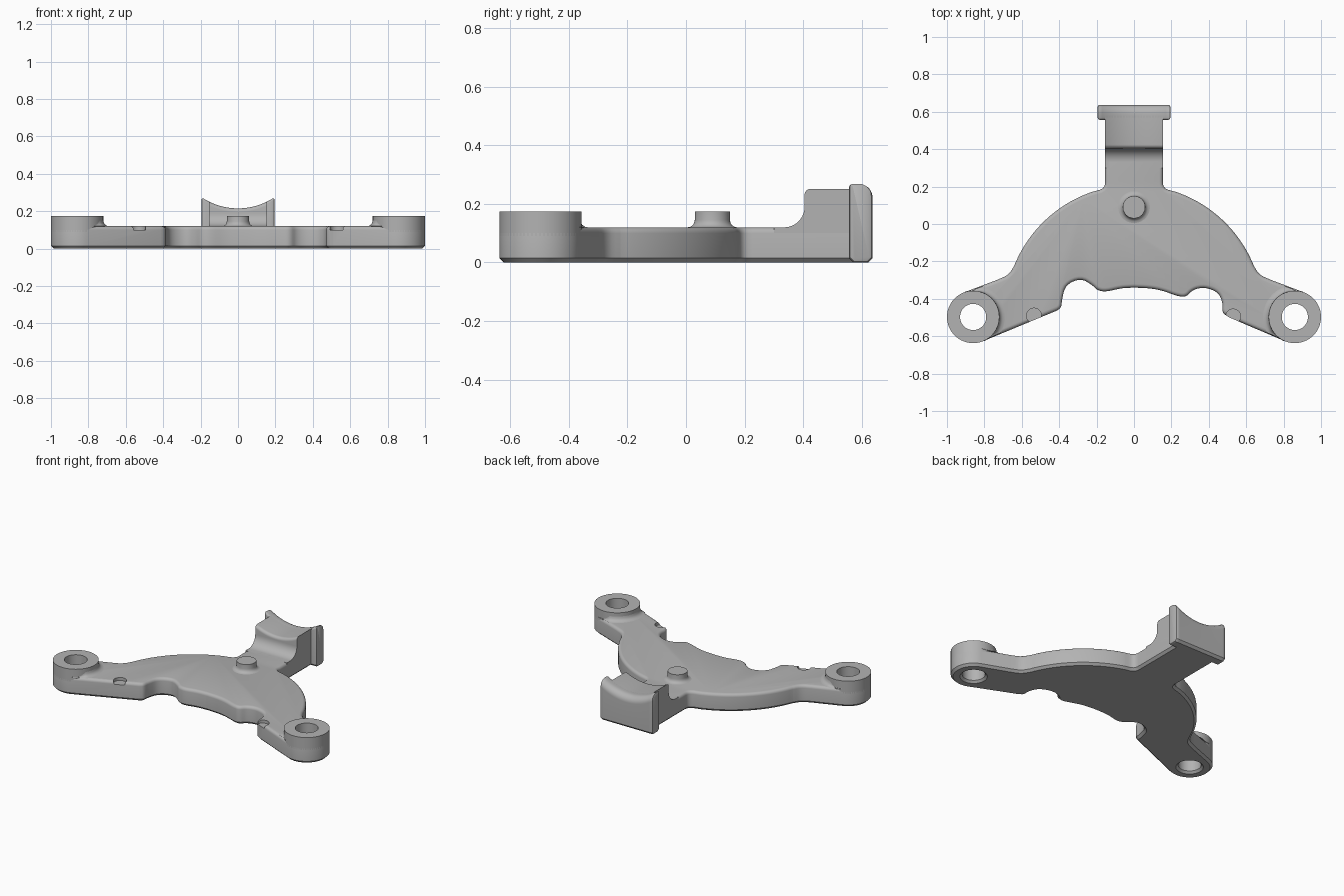
import bpy, bmesh, math
from math import sin, cos, radians, sqrt

cube = bpy.data.objects.get("Cube")
if cube:
    bpy.data.objects.remove(cube)

grey = bpy.data.materials.new("plain_grey")
grey.use_nodes = True
colour = (0.45, 0.45, 0.45, 1)
grey.diffuse_color = colour
grey.node_tree.nodes["Principled BSDF"].inputs["Base Color"].default_value = colour

BOSS_X, BOSS_Y, BOSS_R, HOLE_R = 0.86, -0.497, 0.14, 0.07
TOP, HIGH = 0.12, 0.175
SEGS = 64


def loft(name, rings, closed=False):
    """Skin equal-length rings; cap the ends, or join last to first."""
    bm = bmesh.new()
    vs = [[bm.verts.new(p) for p in ring] for ring in rings]
    n = len(vs[0])
    for k in range(len(vs) if closed else len(vs) - 1):
        a, b = vs[k], vs[(k + 1) % len(vs)]
        for i in range(n):
            j = (i + 1) % n
            bm.faces.new((a[i], a[j], b[j], b[i]))
    if not closed:
        bm.faces.new(vs[0])
        bm.faces.new(vs[-1])
    bmesh.ops.recalc_face_normals(bm, faces=bm.faces)
    mesh = bpy.data.meshes.new(name)
    bm.to_mesh(mesh)
    bm.free()
    mesh.materials.append(grey)
    ob = bpy.data.objects.new(name, mesh)
    bpy.context.collection.objects.link(ob)
    return ob


def lathe(name, profile, x, y, closed=False):
    angles = [2 * math.pi * i / SEGS for i in range(SEGS)]
    return loft(name, [[(x + r * cos(a), y + r * sin(a), z) for a in angles]
                       for r, z in profile], closed)


def arc(cx, cy, r, a0, a1, n):
    return [(cx + r * cos(radians(a0 + (a1 - a0) * i / n)),
             cy + r * sin(radians(a0 + (a1 - a0) * i / n))) for i in range(n + 1)]


def soften(pts, rounds=2):
    """Corner cutting that keeps the end points."""
    for _ in range(rounds):
        out = [pts[0]]
        for (ax, ay), (bx, by) in zip(pts, pts[1:]):
            out += [(ax * .75 + bx * .25, ay * .75 + by * .25),
                    (ax * .25 + bx * .75, ay * .25 + by * .75)]
        pts = out + [pts[-1]]
    return pts


def inset(pts, d):
    """Offset a counter-clockwise outline inwards."""
    out = []
    for i, (x, y) in enumerate(pts):
        (ax, ay), (bx, by) = pts[i - 1], pts[(i + 1) % len(pts)]
        l1, l2 = math.hypot(x - ax, y - ay), math.hypot(bx - x, by - y)
        n1 = (-(y - ay) / l1, (x - ax) / l1)
        n2 = (-(by - y) / l2, (bx - x) / l2)
        k = d / max(0.4, 1 + n1[0] * n2[0] + n1[1] * n2[1])
        out.append((x + k * (n1[0] + n2[0]), y + k * (n1[1] + n2[1])))
    return out


def cut(ob, cutter):
    mod = ob.modifiers.new("cut", 'BOOLEAN')
    mod.operation, mod.solver, mod.object = 'DIFFERENCE', 'EXACT', cutter
    bpy.context.view_layer.objects.active = ob
    bpy.ops.object.modifier_apply(modifier=mod.name)
    bpy.data.objects.remove(cutter)


# Plate outline: scalloped front edge, round arm ends, arched back, neck
front_right = soften([(0, -.34), (.08, -.343), (.15, -.355), (.235, -.387), (.28, -.39),
                      (.315, -.35), (.38, -.338), (.45, -.365), (.475, -.42),
                      (.47, -.475), (.51, -.5)])
front_left = soften([(-.41, -.462), (-.388, -.445), (-.385, -.4), (-.365, -.325),
                     (-.285, -.29), (-.225, -.325), (-.195, -.355), (-.15, -.363),
                     (-.07, -.343), (0, -.34)])[:-1]
boss_arc = arc(BOSS_X, BOSS_Y, BOSS_R, -112.5, 69, 32)
back = (soften([(.73, -.298), (.67, -.272), (.64, -.222)])
        + arc(0, -.482, .691, 24, 70, 24)
        + soften([(.22, .173), (.155, .19), (.155, .25)]) + [(.155, .6)])
side = boss_arc + back
outline = front_right + side + [(-x, y) for x, y in reversed(side)] + front_left

layers = [(.015, 0), (0, .015), (0, TOP - .02)]
layers += [(.02 * (1 - cos(radians(a))), TOP - .02 + .02 * sin(radians(a)))
           for a in (22, 45, 67, 90)]
plate = loft("plate", [[(x, y, z) for x, y in inset(outline, d)] for d, z in layers])

# Bolt holes and the two shallow pockets
for s in (-1, 1):
    cut(plate, lathe("hole_cutter", [(.086, -.002), (HOLE_R, .014), (HOLE_R, .3)],
                     s * BOSS_X, BOSS_Y))
for x, y in ((-.535, -.49), (.53, -.495)):
    cut(plate, lathe("pocket_cutter", [(.04, .1), (.04, .2)], x, y))

# Raised bosses with a fillet that fades out where the arm narrows
parts = [plate]
for s, name in ((1, "left"), (-1, "right")):
    parts.append(lathe(name + "_boss", [(HOLE_R, .09), (BOSS_R, .09), (BOSS_R, HIGH),
                                        (HOLE_R, HIGH)], s * BOSS_X, BOSS_Y, True))
    rings = []
    for i in range(41):
        a = 72 + 173 * i / 40
        d = radians(min(a - 69, 247.5 - a))
        reach = .03 if d > .8 else min(.03, max(.002, BOSS_R / cos(d) - BOSS_R - .006))
        curve = [(BOSS_R + reach * (1 - sin(radians(t))), TOP + reach * (1 - cos(radians(t))))
                 for t in (0, 22, 45, 67, 90)]
        rings.append([(s * (BOSS_X + r * cos(radians(a))), BOSS_Y + r * sin(radians(a)), z)
                      for r, z in curve + [(BOSS_R - .02, TOP - .005)]])
    parts.append(loft(name + "_boss_fillet", rings))

# Locating pin with a flared foot
foot = [(.085 - .025 * sin(radians(t)), TOP + .025 * (1 - cos(radians(t))))
        for t in (0, 22, 45, 67, 90)]
parts.append(lathe("locating_pin", [(.085, .1)] + foot + [(.06, HIGH)], 0, .09))


def saddle(x):
    return .565 - sqrt(.35 ** 2 - x * x)


# Rising neck with a concave saddle top
def neck_slice(x):
    s = saddle(x)
    pts = [(.3, .05), (.3, TOP)] + arc(.335, .19, .07, -90, 0, 10)
    pts += arc(.425, s - .02, .02, 180, 90, 6) + [(.58, s), (.58, .05)]
    return [(x, y, z) for y, z in pts]


parts.append(loft("saddle_neck", [neck_slice(-.155 + .31 * i / 24) for i in range(25)]))


# End flange with rounded back edge
def flange_slice(x, shrink):
    s = saddle(x)
    pts = [(.557, .015), (.572, 0), (.622, 0), (.637, .015)]
    pts += arc(.592, s - .045, .045, 0, 90, 8) + arc(.569, s - .012, .012, 90, 180, 4)
    return [(x, y, z) for y, z in inset(pts, shrink)]


ends = [(.195, .012), (.192, .004), (.185, 0)]
slices = [(-x, d) for x, d in ends]
slices += [(-.185 + .37 * i / 24, 0) for i in range(1, 24)] + ends[::-1]
parts.append(loft("end_flange", [flange_slice(x, d) for x, d in slices]))

# Smooth shading with crisp edges kept
bpy.ops.object.select_all(action='DESELECT')
for ob in parts:
    ob.select_set(True)
bpy.context.view_layer.objects.active = plate
bpy.ops.object.shade_smooth_by_angle(angle=radians(35))
